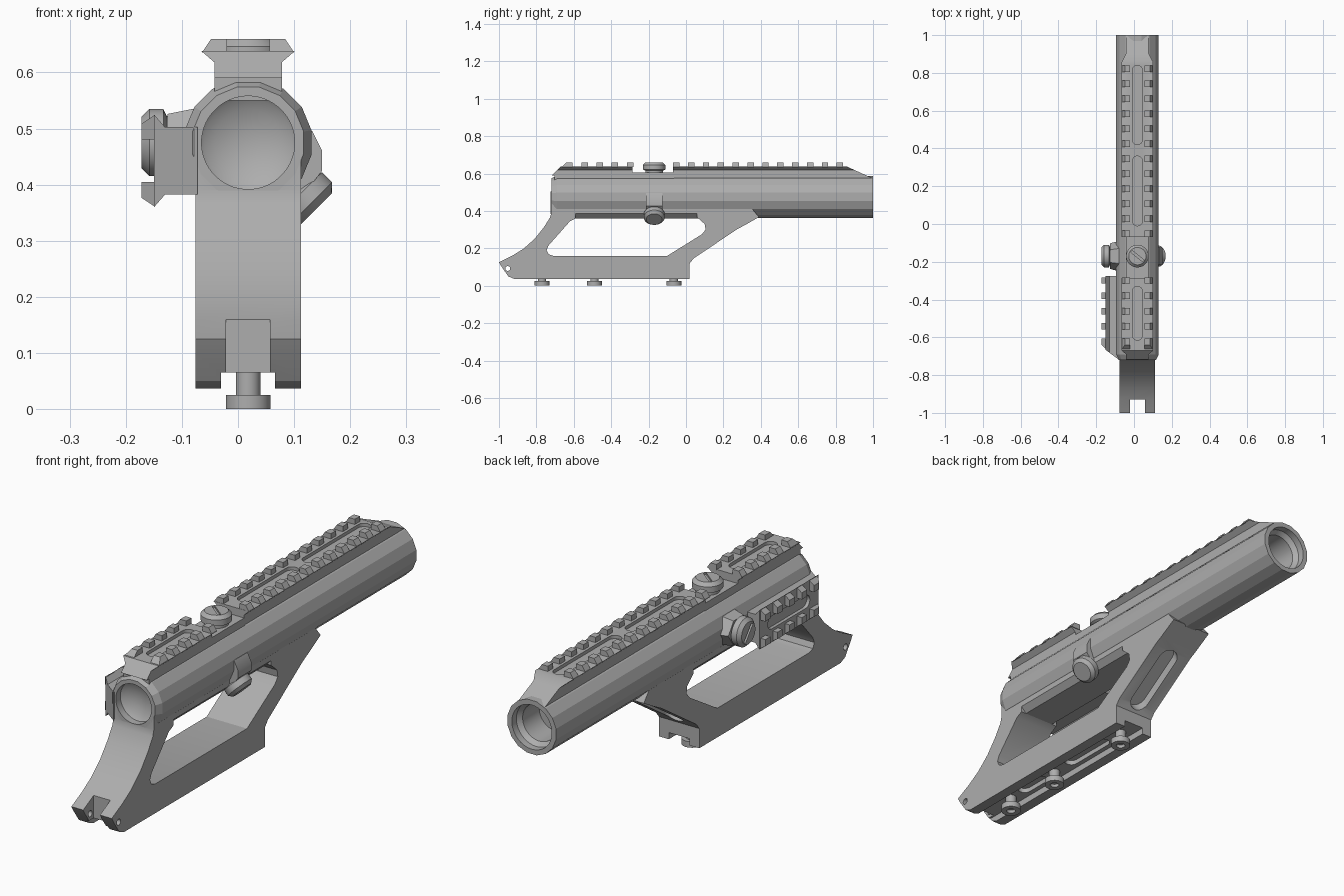
import bpy, bmesh
from math import pi, cos, sin, radians
from mathutils import Matrix

cube = bpy.data.objects.get("Cube")
if cube:
    bpy.data.objects.remove(cube, do_unlink=True)

grey = bpy.data.materials.new("mid_grey")
grey.use_nodes = True
colour = (0.42, 0.42, 0.42, 1)
grey.diffuse_color = colour
grey.node_tree.nodes["Principled BSDF"].inputs["Base Color"].default_value = colour

CX, CZ = 0.018, 0.475            # axis of the tube
T = Matrix.Translation
def RX(a): return Matrix.Rotation(radians(a), 4, 'X')
def RY(a): return Matrix.Rotation(radians(a), 4, 'Y')


def finish(name, bm, matrix=Matrix(), angle=30):
    bmesh.ops.remove_doubles(bm, verts=bm.verts, dist=1e-5)
    bmesh.ops.recalc_face_normals(bm, faces=bm.faces)
    bm.transform(matrix)
    mesh = bpy.data.meshes.new(name)
    bm.to_mesh(mesh)
    bm.free()
    mesh.materials.append(grey)
    obj = bpy.data.objects.new(name, mesh)
    bpy.context.collection.objects.link(obj)
    smooth(obj, angle)
    return obj


def smooth(obj, angle=30):
    bpy.ops.object.select_all(action='DESELECT')
    obj.select_set(True)
    bpy.context.view_layer.objects.active = obj
    bpy.ops.object.shade_smooth_by_angle(angle=radians(angle))


def loft(name, rings, matrix=Matrix(), angle=30):
    """Solid between two matching rings of points."""
    bm = bmesh.new()
    a, b = [[bm.verts.new(p) for p in ring] for ring in rings]
    bm.faces.new(a)
    bm.faces.new(b)
    for i in range(len(a)):
        j = (i + 1) % len(a)
        bm.faces.new((a[i], a[j], b[j], b[i]))
    return finish(name, bm, matrix, angle)


def side_prism(name, pts, x0, x1):
    return loft(name, [[(x, y, z) for y, z in pts] for x in (x0, x1)])


def rail_prism(name, pts, y0, y1, k0=0, k1=0, matrix=Matrix()):
    """Section along y; k0 and k1 rake the ends with depth."""
    return loft(name, [[(x, y0 + k0 * z, z) for x, z in pts],
                       [(x, y1 - k1 * z, z) for x, z in pts]], matrix)


def box(name, x0, x1, y0, y1, z0, z1, matrix=Matrix()):
    return rail_prism(name, [(x0, z0), (x1, z0), (x1, z1), (x0, z1)], y0, y1, matrix=matrix)


def lathe(name, profile, matrix=Matrix(), n=32, angle=30):
    """Revolve (radius, height) points about local z."""
    bm = bmesh.new()
    rings = []
    for r, z in profile:
        turn = [2 * pi * (i + 0.5) / n for i in range(n)]
        rings.append([bm.verts.new((r * cos(t), r * sin(t), z)) for t in turn]
                     if r else [bm.verts.new((0, 0, z))] * n)
    for a, b in zip(rings, rings[1:]):
        for i in range(n):
            j = (i + 1) % n
            bm.faces.new(dict.fromkeys((a[i], a[j], b[j], b[i])))
    return finish(name, bm, matrix, angle)


def capsule(name, r, length, depth, matrix):
    ring = []
    for end in (0, 1):
        for i in range(9):
            t = pi * (end + i / 8)
            ring.append((r * cos(t), r * sin(t) + (length / 2 - r) * (1 - 2 * end)))
    return loft(name, [[(x, y, z) for x, y in ring] for z in (-depth, depth)], matrix)


def cut(obj, *cutters, angle=30):
    for c in cutters:
        m = obj.modifiers.new("cut", 'BOOLEAN')
        m.operation, m.solver, m.object = 'DIFFERENCE', 'EXACT', c
        bpy.context.view_layer.objects.active = obj
        bpy.ops.object.modifier_apply(modifier=m.name)
    for c in cutters:
        bpy.data.objects.remove(c, do_unlink=True)
    smooth(obj, angle)


# Main tube with bored ends and a dished front lens; local z runs to the rear
axis = T((CX, 0, CZ)) @ RX(-90)
FRONT_BORE = [(0, -.8), (.083, -.8), (.083, -.69), (.078, -.686), (.06, -.677),
              (.04, -.67), (.02, -.666), (0, -.665)]
tube = lathe("main_tube", [(0, -.72), (.101, -.72), (.115, -.69), (.115, 1), (0, 1)], axis, 16, 15)
cut(tube, lathe("front_bore", FRONT_BORE, axis, 48),
    lathe("rear_bore", [(0, 1.1), (.093, 1.1), (.093, .97), (.078, .95), (.078, .84), (0, .84)], axis, 48),
    angle=20)

# Mount frame: sloped front leg, beam and raked rear leg
frame = side_prism("mount_frame", [
    (-1, .125), (-.93, .16), (-.87, .197), (-.81, .25), (-.76, .312), (-.727, .365), (-.72, .39),
    (-.72, .475), (.3, .475), (.39, .367), (.32, .327), (.27, .3), (.04, .145), (.02, .12),
    (.02, .037), (-.92, .037), (-.95, .05), (-.985, .1)], CX - .094, CX + .094)
window = side_prism("window", [
    (-.71, .16), (-.1, .16), (.085, .275), (.105, .3), (.1, .33), (.06, .365), (.06, .44),
    (-.59, .44), (-.59, .36), (-.62, .345), (-.735, .215), (-.745, .19), (-.735, .168)], -.3, .3)
cut(frame, window,
    lathe("bore", FRONT_BORE, axis, 48),
    box("channel", CX - .048, CX + .048, -1.1, .1, 0, .065),
    box("front_notch", CX - .039, CX + .039, -1.1, -.93, 0, .3),
    lathe("pin_hole", [(0, -.3), (.013, -.3), (.013, .3), (0, .3)], T((0, -.953, .092)) @ RY(90), 16),
    capsule("rear_slot", .042, .3, .04, T((CX, .15, .219)) @ RX(34)),
    *[capsule("under_slot", .028, ln, .02, T((CX, y, .065))) for y, ln in ((-.63, .16), (-.28, .26))])

# Flat bar joining the legs under the tube
rail_prism("underside_bar", [(CX - .07, .36), (CX + .07, .36), (CX + .094, .385), (CX + .094, .43),
                             (CX - .094, .43), (CX - .094, .385)], -.62, .15)

# Clamp screws under the beam
for i, y in enumerate((-.77, -.49, -.065)):
    lathe(f"clamp_screw_{i + 1}", [(0, .014), (.018, .014), (.018, 0), (.04, 0), (.04, .025),
          (.022, .025), (.022, .09), (0, .09)], T((CX, y, 0)))

# Toothed rails: local z points outward, face at z = 0
def rail(name, matrix, y0, y1, k0, k1, teeth, slots, foot=.06, depth=.085):
    half = [(.083, -.022), (foot, -.042), (foot, -depth)]
    base = rail_prism(name + "_base", half + [(-x, z) for x, z in reversed(half)], y0, y1, k0, k1, matrix)
    cut(base, *[capsule("slot", .027, b - a, .014, matrix @ T((0, (a + b) / 2, -.022))) for a, b in slots])
    for i, y in enumerate(teeth):
        for s in (-1, 1):
            pts = [(.038, -.024), (.082, -.024), (.066, 0), (.038, 0)]
            rail_prism(f"{name}_tooth_{i + 1}_{'right' if s < 0 else 'left'}",
                       [(s * x, z) for x, z in pts], y - .017, y + .017,
                       1 if i == 0 and k0 else 0, 0, matrix)

top = T((CX, 0, .66))
side = T((-.172, 0, .4425)) @ RY(-90)
front_teeth = [-.623 + .081 * i for i in range(5)]
rail("front_top_rail", top, -.648, -.285, 1, 0, front_teeth, [(-.615, -.33)], depth=.07)
rail("rear_top_rail", top, -.07, .81, 0, 2.2, [-.052 + .0795 * i for i in range(12)],
     [(-.01, .36), (.42, .84)])
rail("side_rail", side, -.65, -.275, .75, 0, front_teeth, [(-.61, -.33)], depth=.1)
box("top_rail_bridge", CX - .06, CX + .06, -.702, -.065, .55, .605)

# Adjustment knobs on tapered housings
def knob(name, matrix, r, slotted):
    cap = lathe(name, [(0, -.1), (r * .8, -.1), (r * .8, -.045), (r, -.039), (r, -.014),
                       (r - .014, 0), (0, 0)], matrix)
    if slotted:
        cut(cap, box("coin_slot", -.006, .006, -.04, .04, -.008, .01,
                     matrix @ Matrix.Rotation(.9, 4, 'Z')))

knob("top_knob", top @ T((0, -.17, 0)), .06, True)
right = T((-.172, -.17, CZ)) @ RY(-90)
knob("right_knob", right, .06, True)
loft("right_knob_housing", [[(w * x, w * y, z) for x, y in
                             ((.06, .04), (0, .08), (-.06, .04), (-.06, -.04), (0, -.08), (.06, -.04))]
                            for w, z in ((1.1, -.12), (.85, -.046))], right)
knob("left_knob", T((CX + .12, -.17, CZ - .12)) @ RY(135), .056, False)
loft("left_knob_housing", [[(.1, y, .5), (.132, y, .496), (.15, y, .46), (.15, y, .425), (.1, y, .36)]
                           for y in (-.215, -.125)])
